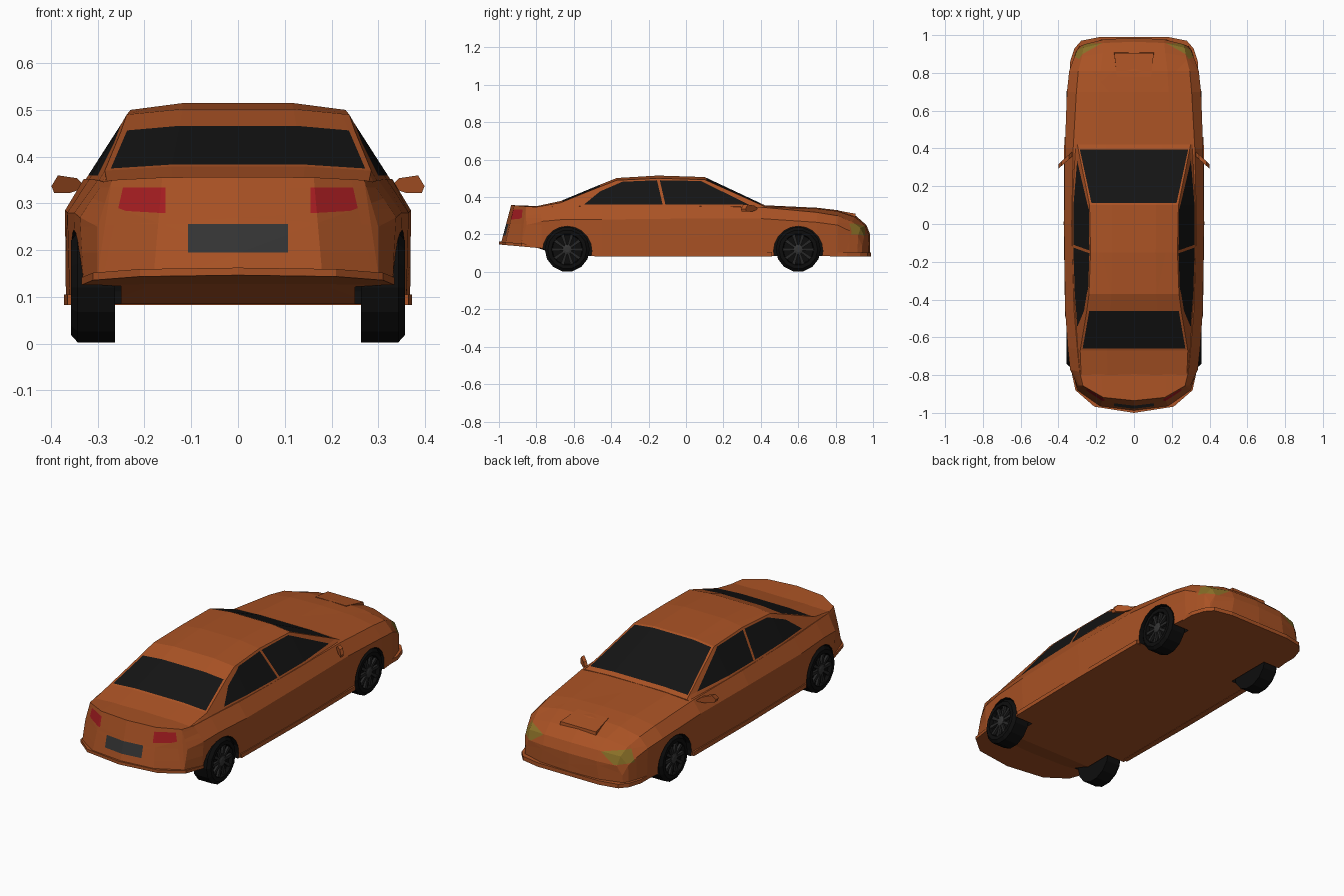
import bpy, bmesh, math
from mathutils import Vector

if "Cube" in bpy.data.objects:
    bpy.data.objects.remove(bpy.data.objects["Cube"])

def mat(name, col):
    m = bpy.data.materials.new(name)
    m.diffuse_color = (*col, 1)
    m.use_nodes = True
    m.node_tree.nodes["Principled BSDF"].inputs["Base Color"].default_value = m.diffuse_color
    return m

PAINT = mat("paint", (.40, .085, .018))
BLACK = mat("glass_black", (.007, .007, .007))
RUBBER = mat("rubber", (.004, .004, .004))
RIM = mat("rim", (.02, .02, .02))
RED = mat("tail_red", (.38, .012, .015))
YELLOW = mat("lamp_yellow", (.25, .16, .02))
GREY = mat("plate_grey", (.035, .035, .035))

def make(name, verts, faces, m):
    me = bpy.data.meshes.new(name)
    me.from_pydata(verts, [], faces)
    bm = bmesh.new()
    bm.from_mesh(me)
    bmesh.ops.recalc_face_normals(bm, faces=bm.faces[:])
    bm.to_mesh(me)
    bm.free()
    me.materials.append(m)
    ob = bpy.data.objects.new(name, me)
    bpy.context.collection.objects.link(ob)
    return ob

def loft(name, halves, m):
    """Skin mirrored half sections (odd point count, centre bottom to centre top)."""
    n, k = len(halves[0]), 2 * len(halves[0]) - 2
    verts, faces = [], []
    for h in halves:
        verts += h + [(-x, y, z) for x, y, z in h[-2:0:-1]]
    for s in range(len(halves) - 1):
        for i in range(k):
            j = (i + 1) % k
            faces.append((s*k + i, s*k + j, (s+1)*k + j, (s+1)*k + i))
    for o in (0, (len(halves) - 1) * k):
        for i in range(n // 2):
            for f in (lambda q: q, lambda q: (k - q) % k):
                q = [f(i), f(i + 1), f(n - 2 - i), f(n - 1 - i)]
                faces.append([o + v for v in dict.fromkeys(q)])
    return make(name, verts, faces, m)

def prism(name, bottom, top, m):
    n = len(bottom)
    faces = [tuple(range(n)), tuple(range(n, 2*n))]
    faces += [(i, (i+1) % n, n + (i+1) % n, n + i) for i in range(n)]
    return make(name, bottom + top, faces, m)

def carve(ob, name, pts, direction, m):
    """Cut a convex outline into a surface along a direction; split it off as its own part."""
    pts, d = [Vector(p) for p in pts], Vector(direction).normalized()
    c = sum(pts, Vector()) / len(pts)
    bm = bmesh.new()
    bm.from_mesh(ob.data)
    planes = []
    for p, q in zip(pts, pts[1:] + pts[:1]):
        no = (q - p).cross(d).normalized()
        planes.append((p, no if no.dot(c - p) > 0 else -no))
    for p, no in planes:
        bm.normal_update()
        fs = [f for f in bm.faces if f.normal.dot(d) > .25]
        geom = fs + list({e for f in fs for e in f.edges}) + list({v for f in fs for v in f.verts})
        bmesh.ops.bisect_plane(bm, geom=geom, dist=1e-5, plane_co=p, plane_no=no)
    bm.normal_update()
    inside = [f for f in bm.faces if f.normal.dot(d) > .25 and
              all(no.dot(f.calc_center_median() - p) > 0 for p, no in planes)]
    idx, faces = {}, []
    for f in inside:
        faces.append([idx.setdefault(v, len(idx)) for v in f.verts])
    make(name, [v.co.copy() for v in idx], faces, m)
    bmesh.ops.delete(bm, geom=inside, context='FACES')
    bm.to_mesh(ob.data)
    bm.free()

def lathe_x(name, profile, y, z, side, m, n=14):
    verts = [(side*x, y + r*math.cos(2*math.pi*i/n), z + r*math.sin(2*math.pi*i/n))
             for x, r in profile for i in range(n)]
    k = len(profile)
    faces = [(s*n + i, s*n + (i+1) % n, (s+1)*n + (i+1) % n, (s+1)*n + i)
             for s in range(k - 1) for i in range(n)]
    faces += [tuple(range(n)), tuple(range((k-1)*n, k*n))]
    return make(name, verts, faces, m)

# Lower body: y, bow, lean, bottom z, low w, mid w, mid z, top w, edge z, top z
stations = [
    (-.99, .11, .055, .15, .300, .300, .25, .270, .350, .357),
    (-.80, .02, 0, .13, .330, .338, .27, .288, .346, .352),
    (-.66, 0, 0, .085, .345, .350, .28, .300, .350, .355),
    (-.45, 0, 0, .085, .360, .365, .28, .318, .352, .355),
    (0, 0, 0, .085, .368, .370, .285, .330, .352, .355),
    (.40, 0, 0, .085, .362, .366, .285, .322, .346, .357),
    (.70, 0, 0, .085, .350, .355, .265, .305, .318, .343),
    (.81, 0, 0, .085, .338, .343, .250, .295, .300, .330),
    (.91, -.03, 0, .085, .320, .320, .220, .275, .268, .298),
    (.965, -.045, 0, .085, .305, .303, .190, .268, .235, .250),
    (.985, -.05, 0, .085, .290, .285, .140, .260, .190, .200)]
rings = []
for y, bow, lean, zb, wl, wm, zm, wt, ze, zt in stations:
    half = [(0, zb), (.6*wl, zb), (wl, zb), (wm, zm), (wt, ze), (.6*wt, zt - .2*(zt - ze)), (0, zt)]
    rings.append([(x, y + bow*(x/.3)**3 + lean*(z - zb)/(zt - zb), z) for x, z in half])
body = loft("body", rings, PAINT)

# Wheel arches
AXLES = (("rear", -.635), ("front", .60))
cutters = [lathe_x("arch_cutter", [(.25, .132), (.5, .132)], y, .112, s, RUBBER, 20)
           for _, y in AXLES for s in (1, -1)]
for c in cutters:
    b = body.modifiers.new("arch", 'BOOLEAN')
    b.object, b.operation, b.solver, b.material_mode = c, 'DIFFERENCE', 'EXACT', 'TRANSFER'
    c.hide_render = True
bpy.context.view_layer.update()
cut = bpy.data.meshes.new_from_object(body.evaluated_get(bpy.context.evaluated_depsgraph_get()))
body.modifiers.clear()
body.data = cut
for c in cutters:
    bpy.data.objects.remove(c)

# Cabin: y, base w, roof w, edge z, centre z
cabin = loft("cabin", [[(0, y, .34), (wb, y, .345), (wt, y, ze), (.5*wt, y, zc), (0, y, zc)]
    for y, wb, wt, ze, zc in [
        (-.80, .285, .28, .347, .351), (-.67, .300, .285, .370, .379), (-.46, .315, .250, .455, .466),
        (-.37, .322, .238, .490, .502), (-.15, .330, .230, .500, .515), (.10, .330, .235, .493, .507),
        (.42, .310, .300, .350, .357)]], PAINT)

# Glass
carve(cabin, "windscreen", [(.225, .11, .5), (.287, .395, .4), (-.287, .395, .4), (-.225, .11, .5)], (0, 0, 1), BLACK)
carve(cabin, "rear_window", [(.237, -.46, .5), (.272, -.66, .4), (-.272, -.66, .4), (-.237, -.46, .5)], (0, 0, 1), BLACK)
FRONT_WIN = [(-.11, .36), (.335, .36), (.08, .486), (-.14, .49)]
REAR_WIN = [(-.125, .36), (-.155, .49), (-.34, .482), (-.46, .43), (-.545, .36)]
for s, side in ((1, "right"), (-1, "left")):
    for nm, win in (("front", FRONT_WIN), ("rear", REAR_WIN)):
        carve(cabin, f"{nm}_side_window_{side}", [(.3*s, y, z) for y, z in win], (s, 0, 0), BLACK)
    # Lights
    tail = [(.155, .334), (.246, .334), (.256, .29), (.24, .284), (.155, .279)]
    carve(body, f"tail_light_{side}", [(s*x, -.95, z) for x, z in tail], (0, -1, 0), RED)
    head = [(.17, .96, .245), (.285, .865, .258), (.305, .865, .195), (.24, .95, .19)]
    carve(body, f"headlight_{side}", [(s*x, y, z) for x, y, z in head], (.55*s, .8, .2), YELLOW)
    # Mirror
    prof = [(.325, .335), (.345, .354), (.385, .360), (.399, .337), (.393, .322), (.36, .322)]
    prism(f"mirror_{side}", [(s*x, .36 - (x - .325)*.9, z) for x, z in prof],
          [(s*x, .385 - (x - .325)*.9, z) for x, z in prof], PAINT)
    # Sill
    sill = [(s*x, y) for x, y in ((.34, -.49), (.365, -.49), (.372, 0), (.369, .46), (.34, .46))]
    prism(f"sill_{side}", [(x, y, .083) for x, y in sill], [(x, y, .105) for x, y in sill], PAINT)
    # Wheels
    for nm, y in AXLES:
        lathe_x(f"{nm}_tyre_{side}", [(.263, .085), (.263, .12), (.343, .12), (.357, .104),
                (.357, .084), (.338, .08)], y, .12, s, RUBBER)
        lathe_x(f"{nm}_hub_{side}", [(.335, .026), (.352, .026), (.356, .014)], y, .12, s, GREY, 10)
        for i in range(10):
            a = 2*math.pi*i/10
            u, v = Vector((0, math.cos(a), math.sin(a))), Vector((0, -math.sin(a), math.cos(a)))
            quad = [u*.02 - v*.006, u*.083 - v*.009, u*.083 + v*.009, u*.02 + v*.006]
            o = Vector((0, y, .12))
            prism(f"{nm}_spoke_{side}", [o + q + Vector((s*.336, 0, 0)) for q in quad],
                  [o + q + Vector((s*.351, 0, 0)) for q in quad], RIM)

# Number plate
carve(body, "rear_plate", [(-.107, -.98, .195), (.107, -.98, .195), (.107, -.98, .256), (-.107, -.98, .256)], (0, -1, 0), GREY)

# Bumper lips
def mirrored(h):
    return h + [(-x, y) for x, y in h[::-1] if x > 0]
front = mirrored([(.338, .77), (.338, .86), (.315, .93), (.28, .97), (.18, .99)])
prism("front_lip", [(x, y, .083) for x, y in front], [(x, y, .104) for x, y in front], PAINT)
rear = mirrored([(.335, -.765), (.31, -.88), (.21, -.967), (.0, -1.0)])
def rise(y):
    return .125 + (-.76 - y)*.09
prism("rear_lip", [(x, y, rise(y)) for x, y in rear], [(x, y, rise(y) + .016) for x, y in rear], PAINT)

# Bonnet scoop
prism("bonnet_scoop", [(-.09, .78, .29), (.09, .78, .29), (.107, .91, .27), (-.107, .91, .27)],
      [(-.09, .78, .334), (.09, .78, .334), (.105, .905, .311), (-.105, .905, .311)], PAINT)
